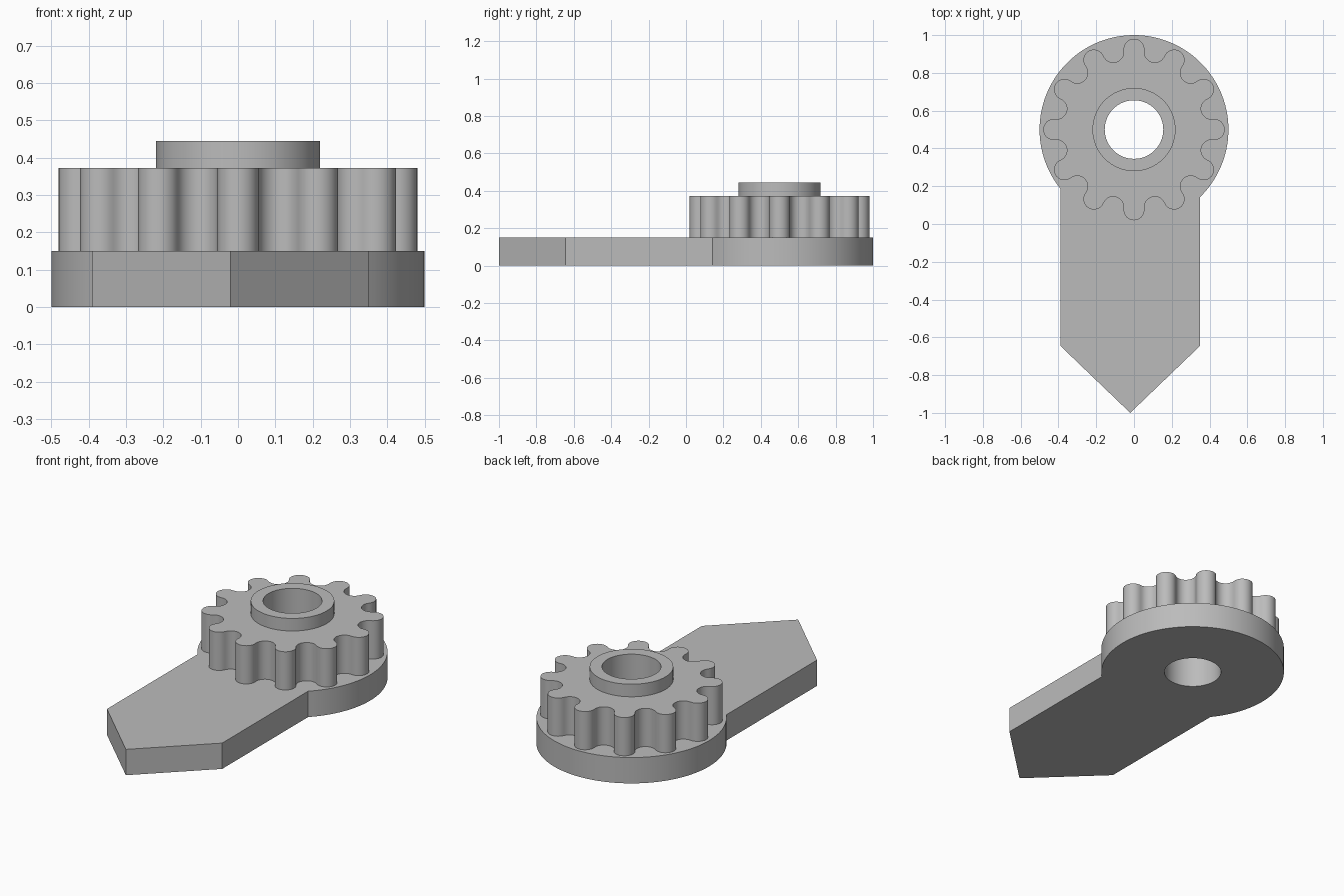
import bpy
import bmesh
from math import radians, sin, cos, asin, acos

cube = bpy.data.objects.get("Cube")
if cube:
    bpy.data.objects.remove(cube, do_unlink=True)

GREY = (0.5, 0.5, 0.5, 1)
mat = bpy.data.materials.new("plain grey")
mat.use_nodes = True
mat.diffuse_color = GREY
mat.node_tree.nodes["Principled BSDF"].inputs["Base Color"].default_value = GREY

AXIS = (0, 0.5)       # shared centre of disc, gear, hub and bore
BORE = 0.155


def arc(centre, radius, start, end, steps):
    """Points along an arc, without its last point (degrees)."""
    angles = [radians(start + (end - start) * i / steps) for i in range(steps)]
    return [(centre[0] + radius * cos(a), centre[1] + radius * sin(a)) for a in angles]


def bored_solid(name, outline, bottom, top):
    """Extrude an outline with the round bore through it."""
    bm = bmesh.new()
    edges = []
    for loop in (outline, arc(AXIS, BORE, 0, 360, 64)):
        verts = [bm.verts.new((x, y, bottom)) for x, y in loop]
        edges += [bm.edges.new((v, verts[i - 1])) for i, v in enumerate(verts)]
    bmesh.ops.triangle_fill(bm, use_beauty=True, edges=edges, normal=(0, 0, 1))
    result = bmesh.ops.extrude_face_region(bm, geom=bm.faces[:], use_keep_orig=True)
    raised = [g for g in result["geom"] if isinstance(g, bmesh.types.BMVert)]
    bmesh.ops.translate(bm, verts=raised, vec=(0, 0, top - bottom))
    bmesh.ops.recalc_face_normals(bm, faces=bm.faces[:])
    mesh = bpy.data.meshes.new(name)
    bm.to_mesh(mesh)
    bm.free()
    mesh.materials.append(mat)
    obj = bpy.data.objects.new(name, mesh)
    bpy.context.collection.objects.link(obj)
    bpy.ops.object.select_all(action="DESELECT")
    obj.select_set(True)
    bpy.context.view_layer.objects.active = obj
    bpy.ops.object.shade_smooth_by_angle(angle=radians(30))


# Base plate: round head running into a pointed arm
HEAD, LEFT, RIGHT = 0.5, 0.35, -0.39
start = -acos(LEFT / HEAD) * 180 / radians(180)
end = 180 + acos(-RIGHT / HEAD) * 180 / radians(180)
plate = arc(AXIS, HEAD, start, end, 96)
plate += arc(AXIS, HEAD, end, end + 1, 1)
plate += [(RIGHT, -0.645), (-0.02, -1), (LEFT, -0.645)]
bored_solid("base_plate", plate, 0, 0.15)

# Gear: equal round tips and valleys alternating on one pitch circle
TEETH, PITCH = 12, 0.425
half = 180 / TEETH
tip = PITCH * sin(radians(half / 2))
sweep = 90 + half / 2
gear = []
for i in range(TEETH):
    a = 2 * half * i
    b = a + half
    tooth, valley = [(AXIS[0] + PITCH * cos(radians(t)), AXIS[1] + PITCH * sin(radians(t)))
                     for t in (a, b)]
    gear += arc(tooth, tip, a - sweep, a + sweep, 16)
    gear += arc(valley, tip, b - sweep, b + sweep - 360, 14)
bored_solid("gear", gear, 0.15, 0.372)

# Raised collar around the bore
bored_solid("hub_collar", arc(AXIS, 0.22, 0, 360, 64), 0.372, 0.445)
